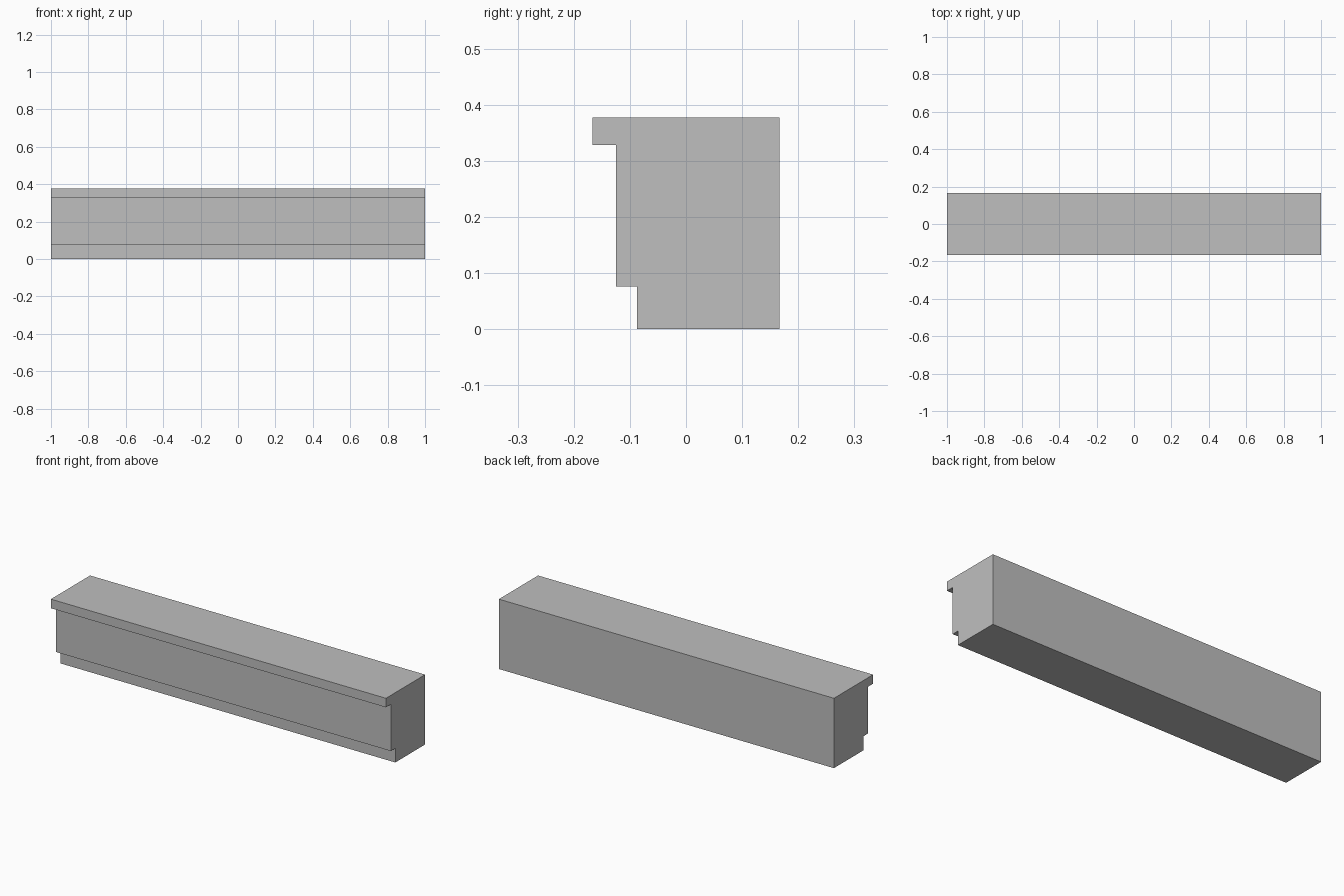
import bpy
import bmesh
from mathutils import Vector

cube = bpy.data.objects.get("Cube")
if cube:
    bpy.data.objects.remove(cube, do_unlink=True)

# Plain grey surface
GREY = (0.52, 0.52, 0.52, 1.0)
mat = bpy.data.materials.new("plain_grey")
mat.use_nodes = True
mat.diffuse_color = GREY
mat.node_tree.nodes["Principled BSDF"].inputs["Base Color"].default_value = GREY

# Stepped cross-section (y, z): plinth, body, overhanging top lip
LENGTH = 2.0
BACK, TOP = 0.167, 0.377
LIP_Y, LIP_Z = -0.167, 0.328
BODY_Y, PLINTH_Z = -0.125, 0.076
PLINTH_Y = -0.087
profile = [
    (BACK, 0), (BACK, TOP),
    (LIP_Y, TOP), (LIP_Y, LIP_Z),
    (BODY_Y, LIP_Z), (BODY_Y, PLINTH_Z),
    (PLINTH_Y, PLINTH_Z), (PLINTH_Y, 0),
]

# Extrude the section along the full length
bm = bmesh.new()
end = bm.faces.new([bm.verts.new((-LENGTH / 2, y, z)) for y, z in profile])
result = bmesh.ops.extrude_face_region(bm, geom=[end], use_keep_orig=True)
moved = [v for v in result["geom"] if isinstance(v, bmesh.types.BMVert)]
bmesh.ops.translate(bm, verts=moved, vec=Vector((LENGTH, 0, 0)))
bmesh.ops.recalc_face_normals(bm, faces=bm.faces)

mesh = bpy.data.meshes.new("stepped_beam")
bm.to_mesh(mesh)
bm.free()
mesh.materials.append(mat)
beam = bpy.data.objects.new("stepped_beam", mesh)
bpy.context.collection.objects.link(beam)
